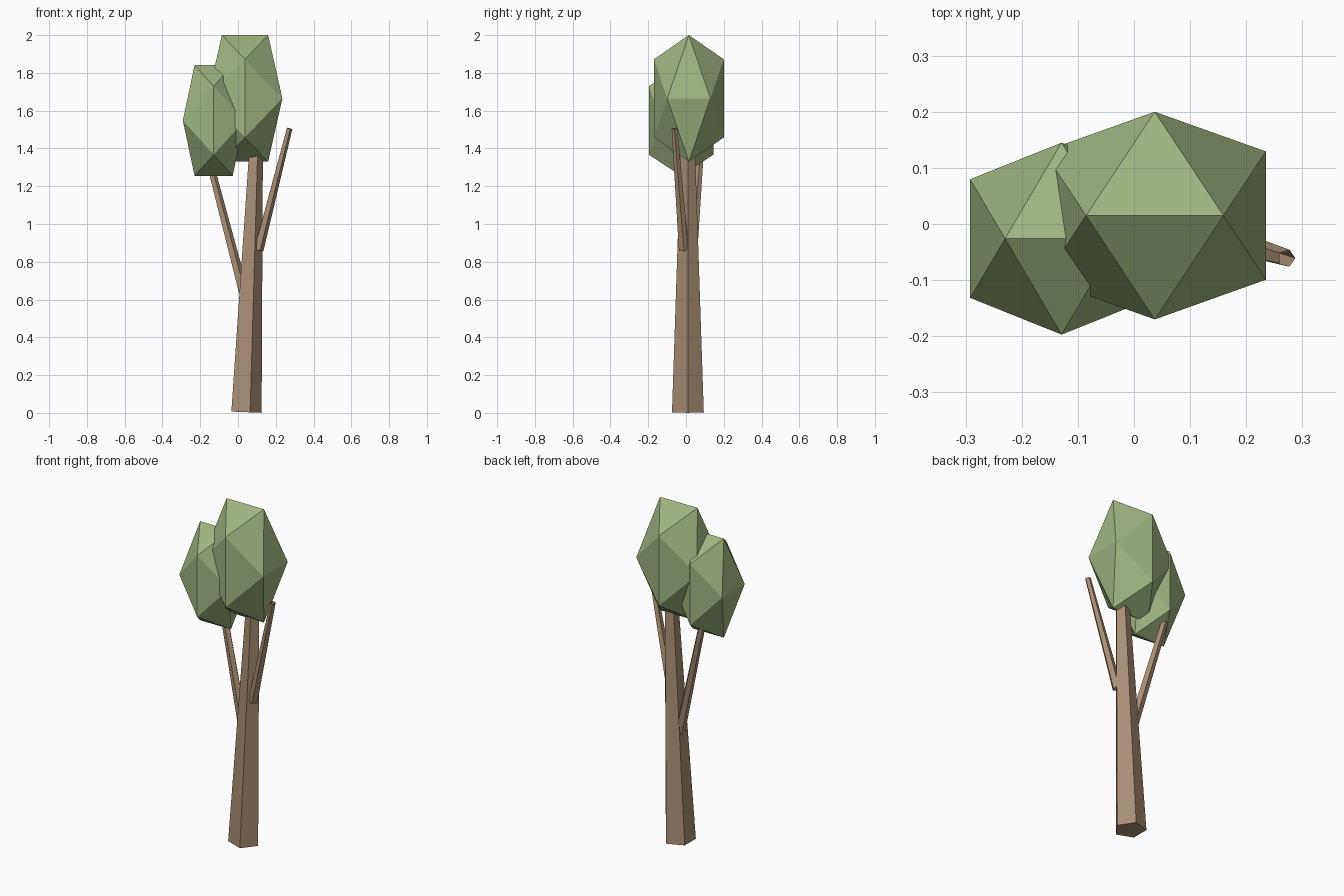
import bpy, bmesh, math
from mathutils import Vector

if "Cube" in bpy.data.objects:
    bpy.data.objects.remove(bpy.data.objects["Cube"])


def material(name, rgb):
    m = bpy.data.materials.new(name)
    m.diffuse_color = (*rgb, 1)
    m.use_nodes = True
    m.node_tree.nodes["Principled BSDF"].inputs["Base Color"].default_value = m.diffuse_color
    return m


BARK = material("bark brown", (0.39, 0.275, 0.18))
LEAF = material("leaf green", (0.345, 0.46, 0.215))


def finish(bm, name, mat):
    me = bpy.data.meshes.new(name)
    bm.to_mesh(me)
    bm.free()
    me.materials.append(mat)
    ob = bpy.data.objects.new(name, me)
    bpy.context.collection.objects.link(ob)
    return ob


def limb(name, start, end, r0, r1, sides=5):
    """Tapered prism along an axis, closed at its base and open at its tip."""
    start, end = Vector(start), Vector(end)
    turn = Vector((0, 0, 1)).rotation_difference(end - start)
    bm = bmesh.new()
    rings = []
    for centre, r in ((start, r0), (end, r1)):
        ring = []
        for i in range(sides):
            a = math.tau * i / sides
            ring.append(bm.verts.new(
                centre + turn @ Vector((r * math.cos(a), r * math.sin(a), 0))))
        rings.append(ring)
    low, high = rings
    bm.faces.new(low[::-1])
    for i in range(sides):
        j = (i + 1) % sides
        bm.faces.new((low[i], low[j], high[j], high[i]))
    return finish(bm, name, BARK)


def crown(name, centre, half):
    """Stretched icosahedron with its top edge running along x."""
    g = (math.sqrt(5) - 1) / 2
    bm = bmesh.new()
    for s in (-1, 1):
        for t in (-1, 1):
            for p in ((s * g, 0, t), (s, t * g, 0), (0, s, t * g)):
                bm.verts.new([c + h * v for c, h, v in zip(centre, half, p)])
    bmesh.ops.convex_hull(bm, input=bm.verts[:])
    bmesh.ops.recalc_face_normals(bm, faces=bm.faces[:])
    return finish(bm, name, LEAF)


# Trunk and two side branches
limb("trunk", (0.0365, 0.01, 0.004), (0.093, 0.01, 1.42), 0.0885, 0.039)
limb("left_branch", (0.027, 0.02, 0.642), (-0.165, 0.076, 1.38), 0.028, 0.019)
limb("right_branch", (0.108, -0.012, 0.862), (0.272, -0.061, 1.506), 0.027, 0.016)

# Foliage
crown("large_crown", (0.037, 0.015, 1.665), (0.198, 0.185, 0.335))
crown("small_crown", (-0.129, -0.026, 1.548), (0.163, 0.171, 0.293))
